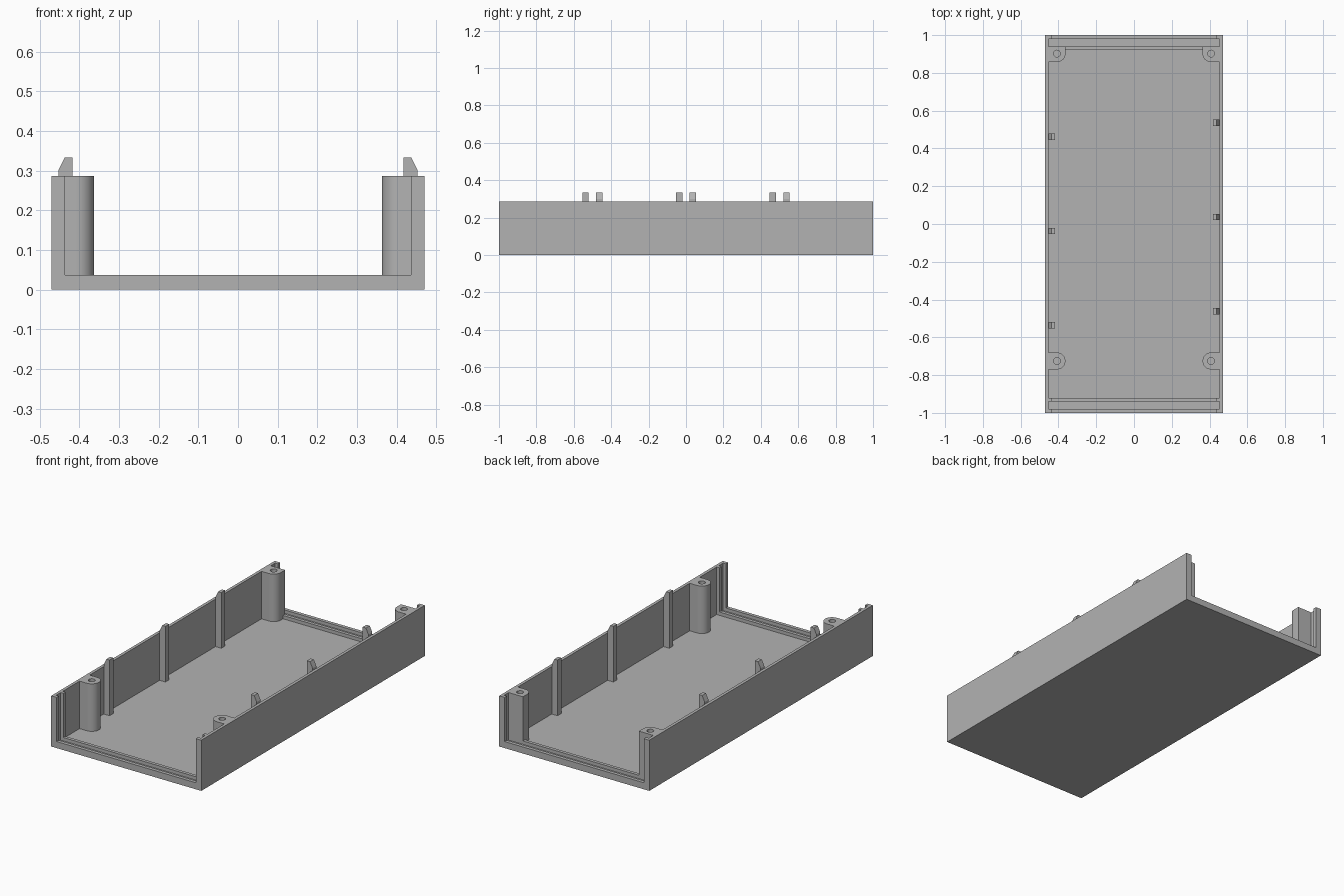
import bpy, bmesh
from math import sin, cos, pi, radians
from mathutils import Vector

old = bpy.data.objects.get("Cube")
if old:
    bpy.data.objects.remove(old, do_unlink=True)

grey = bpy.data.materials.new("grey_plastic")
grey.use_nodes = True
grey.diffuse_color = (0.45, 0.45, 0.45, 1)
grey.node_tree.nodes["Principled BSDF"].inputs["Base Color"].default_value = (0.45, 0.45, 0.45, 1)

HALF_W, INNER_W, RIB_W = 0.47, 0.453, 0.436   # outer wall, inner wall, rib face
FLOOR, RIB_Z, TOP, CLIP_TOP = 0.018, 0.037, 0.287, 0.333


def prism(name, loops, direction, smooth=False):
    """Fill an outline (further loops are holes) and extrude it."""
    bm = bmesh.new()
    edges = []
    for loop in loops:
        verts = [bm.verts.new(p) for p in loop]
        edges += [bm.edges.new((verts[i - 1], verts[i])) for i in range(len(verts))]
    if len(loops) == 1:
        bm.faces.new(verts)
    else:
        bmesh.ops.triangle_fill(bm, edges=edges, use_beauty=True)
    result = bmesh.ops.extrude_face_region(bm, geom=bm.faces[:], use_keep_orig=True)
    moved = [g for g in result["geom"] if isinstance(g, bmesh.types.BMVert)]
    bmesh.ops.translate(bm, verts=moved, vec=Vector(direction))
    bmesh.ops.recalc_face_normals(bm, faces=bm.faces[:])
    mesh = bpy.data.meshes.new(name)
    bm.to_mesh(mesh)
    bm.free()
    mesh.materials.append(grey)
    obj = bpy.data.objects.new(name, mesh)
    bpy.context.collection.objects.link(obj)
    if smooth:
        bpy.ops.object.select_all(action='DESELECT')
        obj.select_set(True)
        bpy.context.view_layer.objects.active = obj
        bpy.ops.object.shade_smooth_by_angle(angle=radians(35))
    return obj


def channel(name, outer, inner, low, high, y0, y1):
    """U-shaped section running from y0 to y1."""
    half = [(outer, TOP), (outer, low)]
    inside = [(inner, high), (inner, TOP)]
    pts = half + [(-x, z) for x, z in reversed(half)]
    pts += [(-x, z) for x, z in reversed(inside)] + inside
    return prism(name, [[(x, y0, z) for x, z in pts]], (0, y1 - y0, 0))


def arc(cx, cy, r, start, end, n):
    angles = [start + (end - start) * i / n for i in range(n + 1)]
    return [(cx + r * cos(a), cy + r * sin(a)) for a in angles]


# Tray shell, and pairs of ribs forming the end-panel slots
channel("tray_shell", HALF_W, INNER_W, 0, FLOOR, -1, 1)
for end, s in (("front", -1), ("back", 1)):
    channel(end + "_outer_slot_rib", INNER_W, RIB_W, FLOOR, RIB_Z, s * 0.98, s)
    channel(end + "_inner_slot_rib", INNER_W, RIB_W, FLOOR, RIB_Z, s * 0.921, s * 0.94)

# Screw posts with bores: rounded at the front, squared against the back rib
PX, R, BORE = 0.408, 0.045, 0.018
for side, s in (("left", 1), ("right", -1)):
    for end, cy in (("front", -0.725), ("back", 0.902)):
        if end == "front":
            outline = arc(PX, cy, R, 1.5 * pi, 0.5 * pi, 24)
            outline += [(INNER_W, cy + R), (INNER_W, cy - R)]
        else:
            outline = arc(PX, cy, R, 1.5 * pi, pi, 12)
            outline += [(PX - R, 0.94), (INNER_W, 0.94), (INNER_W, cy - R)]
        bore = arc(PX, cy, BORE, 0, 2 * pi, 24)[:-1]
        loops = [[(s * x, y, FLOOR) for x, y in loop] for loop in (outline, bore)]
        prism(f"{end}_{side}_screw_post", loops, (0, 0, TOP - FLOOR), smooth=True)

# Snap clips rising from the floor, staggered between the two walls
CLIP_W = 0.034
clip_profile = [(INNER_W, FLOOR), (INNER_W, 0.3), (0.437, CLIP_TOP),
                (0.417, CLIP_TOP), (0.417, FLOOR)]
for side, s in (("left", 1), ("right", -1)):
    for i in range(3):
        y = s * (0.037 + 0.5 * (i - 1)) - CLIP_W / 2
        prism(f"{side}_snap_clip_{i + 1}", [[(s * x, y, z) for x, z in clip_profile]],
              (0, CLIP_W, 0))
